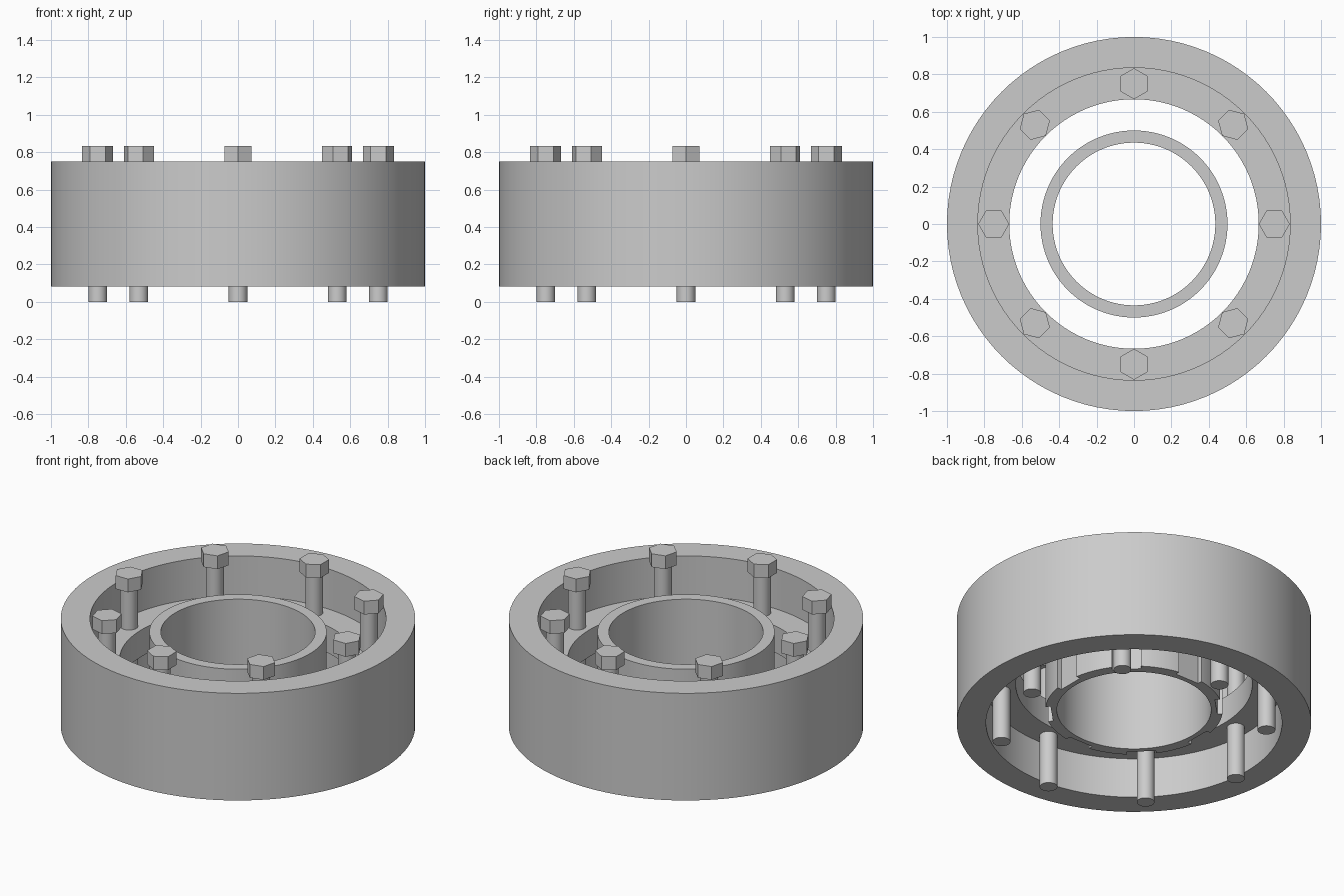
import bpy, bmesh, math
from mathutils import Matrix, Vector

cube = bpy.data.objects.get("Cube")
if cube:
    bpy.data.objects.remove(cube, do_unlink=True)

STEEL = (0.6, 0.6, 0.6, 1)
BOLTS = 8
BOLT_CIRCLE = 0.75

steel = bpy.data.materials.new("steel_grey")
steel.use_nodes = True
steel.diffuse_color = STEEL
steel.node_tree.nodes["Principled BSDF"].inputs["Base Color"].default_value = STEEL


def add_object(name, bm):
    bmesh.ops.recalc_face_normals(bm, faces=bm.faces)
    mesh = bpy.data.meshes.new(name)
    bm.to_mesh(mesh)
    bm.free()
    mesh.materials.append(steel)
    obj = bpy.data.objects.new(name, mesh)
    bpy.context.collection.objects.link(obj)
    return obj


def smooth(obj):
    bpy.ops.object.select_all(action='DESELECT')
    obj.select_set(True)
    bpy.context.view_layer.objects.active = obj
    bpy.ops.object.shade_smooth_by_angle(angle=math.radians(30))


def ring(name, inner, outer, bottom, top, segments=96):
    """Rectangular section swept around the z axis."""
    bm = bmesh.new()
    section = [(inner, bottom), (outer, bottom), (outer, top), (inner, top)]
    loops = []
    for i in range(segments):
        a = math.tau * i / segments
        loops.append([bm.verts.new((r * math.cos(a), r * math.sin(a), z)) for r, z in section])
    for i, loop in enumerate(loops):
        following = loops[(i + 1) % segments]
        for j in range(4):
            k = (j + 1) % 4
            bm.faces.new((loop[j], following[j], following[k], loop[k]))
    return add_object(name, bm)


def prism(bm, sides, radius, bottom, top, matrix):
    """Upright prism with a corner pointing outward along local x."""
    place = matrix @ Matrix.Translation((0, 0, (bottom + top) / 2))
    bmesh.ops.create_cone(bm, cap_ends=True, segments=sides, radius1=radius,
                          radius2=radius, depth=top - bottom, matrix=place)


# Outer body and the clamping flange inside it
smooth(ring("outer_ring", 0.835, 1.0, 0.083, 0.75))
smooth(ring("inner_flange", 0.667, 0.836, 0.333, 0.5))

# Central sleeve, slotted around its lower outside
sleeve = ring("central_sleeve", 0.435, 0.5, 0.167, 0.667)
bm = bmesh.new()
for i in range(BOLTS):
    turn = Matrix.Rotation(math.tau * i / BOLTS, 4, 'Z')
    size = Matrix.Diagonal((0.14, 0.164, 0.4, 1))
    bmesh.ops.create_cube(bm, size=1, matrix=turn @ Matrix.Translation((0.535, 0, 0.2)) @ size)
cutter = add_object("slot_cutter", bm)
cutter.hide_render = True
slots = sleeve.modifiers.new("slots", 'BOOLEAN')
slots.operation = 'DIFFERENCE'
slots.solver = 'EXACT'
slots.object = cutter
bpy.context.view_layer.objects.active = sleeve
bpy.ops.object.modifier_apply(modifier=slots.name)
bpy.data.objects.remove(cutter, do_unlink=True)
smooth(sleeve)

# Hex bolts around the flange
for i in range(BOLTS):
    turn = Matrix.Rotation(math.tau * i / BOLTS, 4, 'Z')
    place = turn @ Matrix.Translation(Vector((BOLT_CIRCLE, 0, 0)))
    bm = bmesh.new()
    prism(bm, 32, 0.05, 0, 0.75, place)
    # create_cone starts its corners on local y, so turn the head to point outward
    prism(bm, 6, 0.083, 0.75, 0.833, place @ Matrix.Rotation(math.pi / 2, 4, 'Z'))
    smooth(add_object(f"hex_bolt_{i + 1}", bm))
